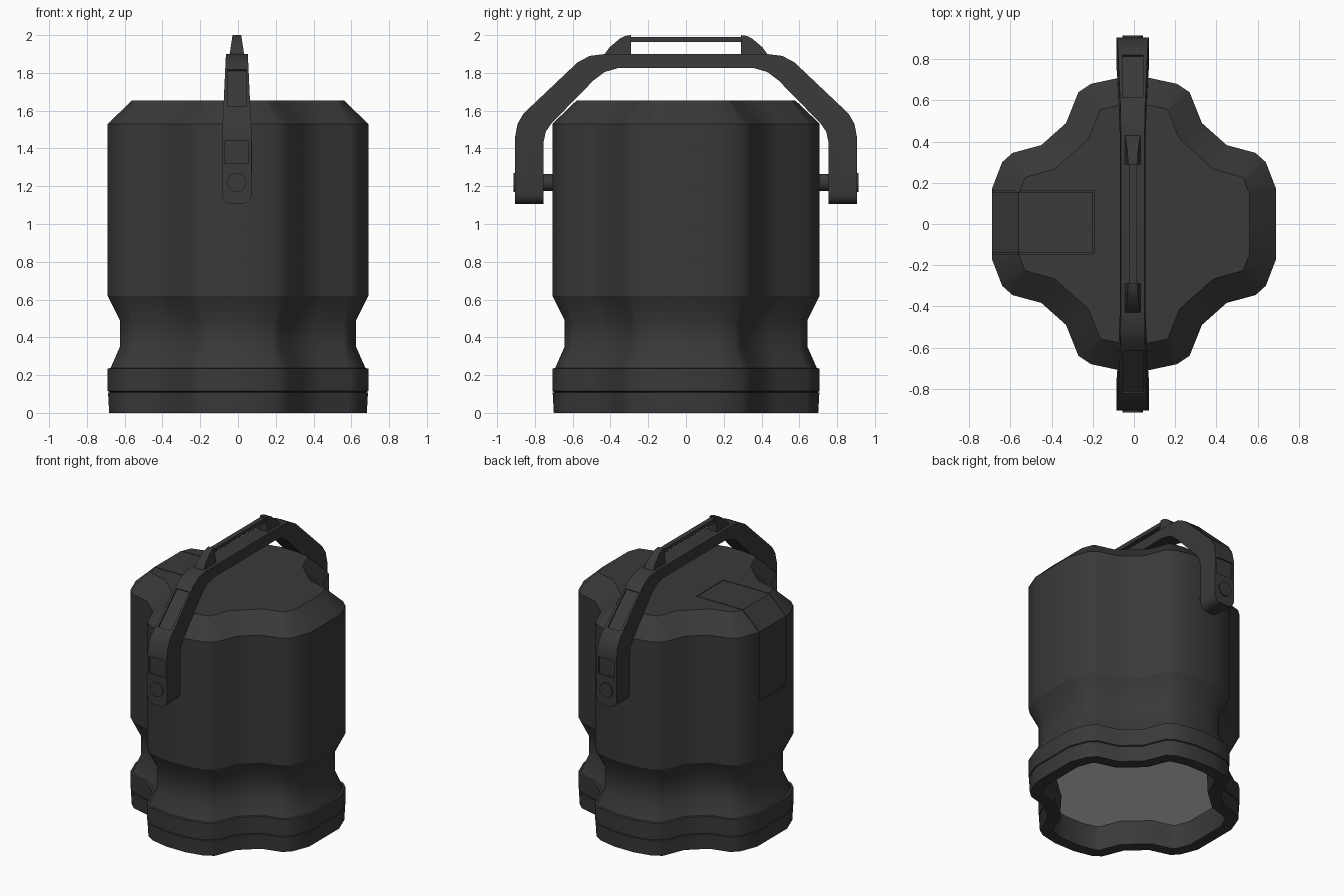
import bpy, bmesh, math
from mathutils import Vector, Matrix

cube = bpy.data.objects.get("Cube")
if cube:
    bpy.data.objects.remove(cube)


def material(name, value):
    m = bpy.data.materials.new(name)
    m.use_nodes = True
    colour = (value, value, value, 1)
    m.diffuse_color = colour
    m.node_tree.nodes["Principled BSDF"].inputs["Base Color"].default_value = colour
    return m


DARK = material("dark grey plastic", 0.041)
PALE = material("pale grey lens", 0.7)
HX = -0.006  # handle centre line


def smooth(ob, angle):
    bpy.ops.object.select_all(action='DESELECT')
    ob.select_set(True)
    bpy.context.view_layer.objects.active = ob
    bpy.ops.object.shade_smooth_by_angle(angle=math.radians(angle))


def finish(name, bm, mats=(DARK,), angle=35):
    bmesh.ops.recalc_face_normals(bm, faces=bm.faces)
    mesh = bpy.data.meshes.new(name)
    bm.to_mesh(mesh)
    bm.free()
    ob = bpy.data.objects.new(name, mesh)
    bpy.context.collection.objects.link(ob)
    for m in mats:
        mesh.materials.append(m)
    smooth(ob, angle)
    return ob


def recess(ob, cutter, angle):
    """Cut a shallow recess and discard the cutter."""
    mod = ob.modifiers.new("recess", 'BOOLEAN')
    mod.operation = 'DIFFERENCE'
    mod.solver = 'EXACT'
    mod.object = cutter
    bpy.context.view_layer.objects.active = ob
    bpy.ops.object.modifier_apply(modifier=mod.name)
    bpy.data.objects.remove(cutter)
    smooth(ob, angle)


# Four-lobed outline, one quadrant mirrored around
QUARTER = [(.69, .17), (.64, .30), (.59, .345), (.45, .383),
           (.33, .49), (.27, .64), (.21, .68), (.08, .708)]
half = QUARTER + [(-x, y) for x, y in reversed(QUARTER)]
OUTLINE = [Vector(p) for p in half + [(-x, -y) for x, y in half]]


def inset(d):
    """Outline moved inwards by d with mitred corners."""
    out = []
    n = len(OUTLINE)
    for i, p in enumerate(OUTLINE):
        a = (p - OUTLINE[i - 1]).normalized()
        b = (OUTLINE[(i + 1) % n] - p).normalized()
        na, nb = Vector((-a.y, a.x)), Vector((-b.y, b.x))
        out.append(p + (na + nb) * d / (1 + na.dot(nb)))
    return out


def shell(name, rings, creases):
    """Loft through (height, inset) rings; the first cap is the lens."""
    bm = bmesh.new()
    loops = [[bm.verts.new((p.x, p.y, z)) for p in inset(d)] for z, d in rings]
    n = len(OUTLINE)
    for a, b in zip(loops, loops[1:]):
        for i in range(n):
            j = (i + 1) % n
            bm.faces.new((a[i], a[j], b[j], b[i]))
    bm.faces.new(loops[0]).material_index = 1
    bm.faces.new(loops[-1])
    for (z, d), loop in zip(rings, loops):
        if z in creases:
            for i in range(n):
                bm.edges.get((loop[i - 1], loop[i])).smooth = False
    return finish(name, bm, (DARK, PALE), 50)


# Body from the recessed lens, round the base ring and up to the lid
body = shell("body_shell",
             [(.17, .095), (0, .088), (0, .008), (.107, .002), (.11, .012), (.115, 0),
              (.235, 0), (.237, .015), (.35, .065), (.49, .065), (.62, 0),
              (1.53, 0), (1.655, .13)], (.62, 1.53, 1.655))


def prism(name, outer, inner, width, along='x', centre=0, round_ends=False):
    """Strip between two matching side profiles, with a half width per height."""
    bm = bmesh.new()

    def vert(u, z, w):
        return bm.verts.new((centre + w, u, z) if along == 'x' else (u, centre + w, z))

    rows = []
    for (uo, zo), (ui, zi) in zip(outer, inner):
        wo, wi = width(zo), width(zi)
        rows.append([vert(uo, zo, -wo), vert(uo, zo, wo), vert(ui, zi, wi), vert(ui, zi, -wi)])
    for a, b in zip(rows, rows[1:]):
        for i in range(4):
            j = (i + 1) % 4
            bm.faces.new((a[i], a[j], b[j], b[i]))
    bm.faces.new(rows[0])
    bm.faces.new(rows[-1])
    if round_ends:
        edges = [bm.edges.get((r[i], r[j])) for r in (rows[0], rows[-1])
                 for i, j in ((1, 2), (3, 0))]
        bmesh.ops.bevel(bm, geom=edges, offset=.055, segments=5, profile=.5, affect='EDGES')
    return finish(name, bm)


def mirrored(pts):
    return pts + [(-u, z) for u, z in reversed(pts)]


# Bent cover plate, flush in a groove over the top and side
recess(body, prism("plate_groove",
                   [(-.195, 1.68), (-.57, 1.68), (-.71, 1.54), (-.71, 1.035)],
                   [(-.195, 1.647), (-.556, 1.647), (-.682, 1.526), (-.682, 1.035)],
                   lambda z: .153, 'y', .008), 50)
prism("cover_plate", [(-.2, 1.655), (-.56, 1.655), (-.69, 1.53), (-.69, 1.04)],
      [(-.2, 1.645), (-.555, 1.645), (-.68, 1.525), (-.68, 1.04)],
      lambda z: .148, 'y', .008)


# Swinging carry handle, narrower towards the top
def handle_width(z):
    return .079 - .021 * max(0, z - 1.45) / .45


handle = prism("carry_handle",
               mirrored([(-.905, 1.105), (-.905, 1.46), (-.892, 1.53), (-.86, 1.585),
                         (-.575, 1.855), (-.51, 1.89), (-.43, 1.9)]),
               mirrored([(-.755, 1.105), (-.755, 1.43), (-.742, 1.49), (-.71, 1.535),
                         (-.49, 1.76), (-.43, 1.805), (-.36, 1.825)]),
               handle_width, centre=HX, round_ends=True)


def box(name, size, loc, tilt=0):
    bm = bmesh.new()
    bmesh.ops.create_cube(bm, size=1, matrix=Matrix.Translation(loc)
                          @ Matrix.Rotation(tilt, 4, 'X') @ Matrix.Diagonal((*size, 1)))
    return finish(name, bm)


def pin(name, radius, y0, y1):
    bm = bmesh.new()
    bmesh.ops.create_cone(bm, cap_ends=True, segments=24, radius1=radius, radius2=radius,
                          depth=abs(y1 - y0),
                          matrix=Matrix.Translation((HX, (y0 + y1) / 2, 1.22))
                          @ Matrix.Rotation(math.pi / 2, 4, 'X'))
    return finish(name, bm)


# Fittings on both ends of the handle
SLOPE = math.atan2(.27, .285)
for s, side in ((-1, "front"), (1, "back")):
    pin(side + "_pivot_pin", .045, s * .68, s * .77)
    pin(side + "_pivot_cap", .05, s * .89, s * .914)
    recess(handle, box("leg_recess", (.125, .02, .12), (HX, s * .905, 1.38)), 35)
    recess(handle, box("slope_recess", (.1, .285, .02), (HX, s * .7175, 1.72), -s * SLOPE), 35)
    prism(side + "_grip_mount",
          [(s * .43, 1.9), (s * .405, 1.935), (s * .35, 1.982), (s * .32, 1.996), (s * .29, 2.0)],
          [(s * u, 1.89) for u in (.43, .405, .35, .32, .29)],
          lambda z: .038 - .15 * max(0, z - 1.9), centre=HX)

# Thin grip bar between the mounts
box("grip_bar", (.036, .6, .028), (HX, 0, 1.977))
